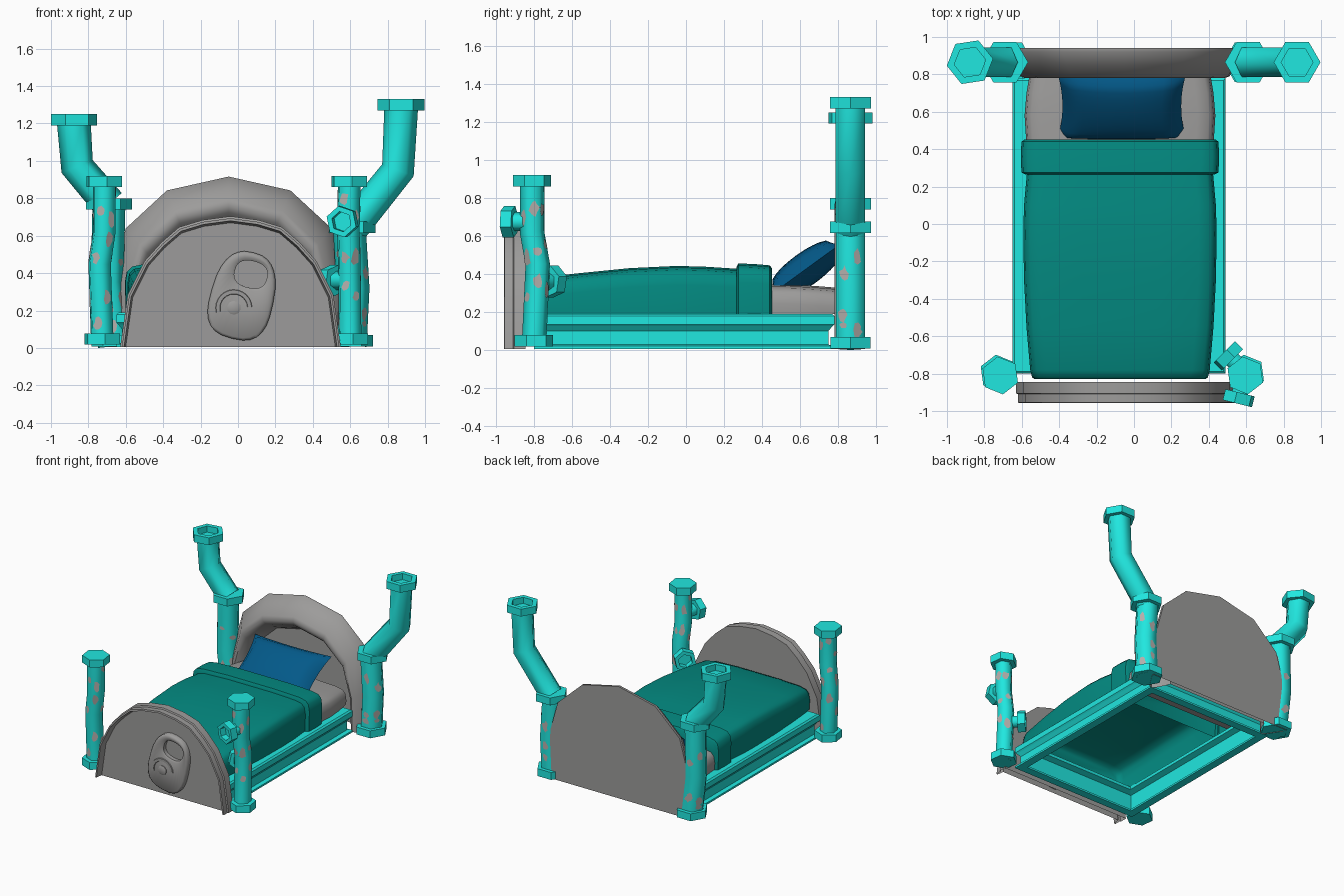
import bpy, bmesh, math, random
from mathutils import Vector

if "Cube" in bpy.data.objects:
    bpy.data.objects.remove(bpy.data.objects["Cube"])

random.seed(7)


def mat(name, rgb):
    m = bpy.data.materials.new(name)
    m.diffuse_color = (*rgb, 1)
    m.use_nodes = True
    m.node_tree.nodes["Principled BSDF"].inputs["Base Color"].default_value = m.diffuse_color
    return m


PIPE = mat("bright teal paint", (0.015, 0.82, 0.76))
CLOTH = mat("dark teal cloth", (0.001, 0.26, 0.225))
BLUE = mat("blue cloth", (0.001, 0.10, 0.25))
GREY = mat("grey metal", (0.335, 0.33, 0.325))
WORN = mat("worn metal", (0.47, 0.44, 0.42))


def build(name, verts, faces, mats, smooth=None, chips=0):
    """Mesh from loops; smooth is an angle in degrees, chips adds worn paint plates."""
    bm = bmesh.new()
    vs = [bm.verts.new(v) for v in verts]
    for f in faces:
        bm.faces.new([vs[i] for i in f])
    bmesh.ops.remove_doubles(bm, verts=bm.verts, dist=1e-5)
    bmesh.ops.recalc_face_normals(bm, faces=bm.faces)
    bm.normal_update()
    sides = [f for f in bm.faces if len(f.verts) == 4]
    for i in range(chips):
        f = sides[i % len(sides)]
        z = sorted((v.co.copy() for v in f.verts), key=lambda c: c.z)
        t, s = random.uniform(.2, .8), random.uniform(.42, .58)
        c = z[0].lerp(z[1], s).lerp(z[2].lerp(z[3], s), t) + f.normal * .003
        up = (z[2] + z[3] - z[0] - z[1]).normalized()
        side = up.cross(f.normal)
        h = random.uniform(.025, .06)
        pts = []
        for k in range(9):
            a, q = k * math.tau / 9, random.uniform(.5, 1)
            pts.append(bm.verts.new(c + side * .033 * q * math.cos(a) + up * h * q * math.sin(a)))
        g = bm.faces.new(pts)
        g.normal_update()
        if g.normal.dot(f.normal) < 0:
            g.normal_flip()
        g.material_index = 1
    me = bpy.data.meshes.new(name)
    bm.to_mesh(me)
    bm.free()
    for m in mats:
        me.materials.append(m)
    ob = bpy.data.objects.new(name, me)
    bpy.context.collection.objects.link(ob)
    if smooth:
        bpy.ops.object.select_all(action='DESELECT')
        ob.select_set(True)
        bpy.context.view_layer.objects.active = ob
        bpy.ops.object.shade_smooth_by_angle(angle=math.radians(smooth))
    return ob


def loft(name, loops, mats, smooth=None, closed=True, caps=(True, True), ring=False, chips=0):
    n, verts, faces = len(loops[0]), [v for l in loops for v in l], []
    m = len(loops)
    for j in range(m if ring else m - 1):
        a, b = j * n, (j + 1) % m * n
        for i in range(n if closed else n - 1):
            k = (i + 1) % n
            faces.append((a + i, a + k, b + k, b + i))
    if caps[0]:
        faces.append(tuple(range(n)))
    if caps[1]:
        faces.append(tuple(range((m - 1) * n, m * n)))
    return build(name, verts, faces, mats, smooth, chips)


def hexagon(pos, d, r, rot=0):
    d = Vector(d).normalized()
    u = Vector((0, 1, 0)).cross(d).normalized()
    v = d.cross(u)
    return [Vector(pos) + r * (u * math.cos(rot + i * math.pi / 3) + v * math.sin(rot + i * math.pi / 3))
            for i in range(6)]


def pipe(name, path, r, rot=0, chips=0):
    p = [Vector(q) for q in path]
    loops = []
    for i, q in enumerate(p):
        a = (q - p[i - 1]).normalized() if i else Vector()
        b = (p[i + 1] - q).normalized() if i < len(p) - 1 else Vector()
        loops.append(hexagon(q, a + b, r, rot))
    loft(name, loops, [PIPE, WORN], 65, chips=chips)


def flange(name, pos, r, d=(0, 0, 1), rot=0, hollow=0):
    d, pos = Vector(d).normalized(), Vector(pos)
    loops = [hexagon(pos - d * .03, d, r, rot), hexagon(pos + d * .03, d, r, rot)]
    if hollow:
        loops += [hexagon(pos + d * .03, d, hollow, rot), hexagon(pos - d * .02, d, hollow, rot)]
    loft(name, loops, [PIPE])


# Rear posts: lower pipe, collar, bent upper pipe with open end
for s, low, up, rot in (
        ("left", [(-.66, .01), (-.70, .35), (-.69, .77)], [(-.69, .77), (-.86, .97), (-.877, 1.22)], .15),
        ("right", [(.60, .01), (.615, .32), (.595, .645)], [(.61, .645), (.855, .95), (.872, 1.30)], 0)):
    low, up = [[(x, .865, z) for x, z in p] for p in (low, up)]
    pipe(f"rear_{s}_lower_pipe", low, .088, chips=18)
    pipe(f"rear_{s}_upper_pipe", up[:-1] + [(up[-1][0], .865, up[-1][2] - .025)], .09)
    flange(f"rear_{s}_foot_collar", (low[0][0], .865, .038), .122)
    flange(f"rear_{s}_middle_collar", up[0], .124)
    flange(f"rear_{s}_top_collar", up[-1], .125, rot=rot, hollow=.085)

# Front posts
for s, path in (("left", [(-.725, -.80, .02), (-.74, -.80, .45), (-.715, -.81, .62), (-.715, -.81, .89)]),
                ("right", [(.60, -.80, .02), (.595, -.78, .45), (.59, -.81, .62), (.595, -.81, .89)])):
    pipe(f"front_{s}_pipe", path, .065, .66, chips=18)
    flange(f"front_{s}_foot_collar", path[0][:2] + (.048,), .102, rot=.66)
    flange(f"front_{s}_top_collar", path[-1], .102, rot=.66)

# Side stubs on the front right post
for s, a, d, l in (("upper", (.59, -.81, .675), (-.25, -1, 0), .125), ("lower", (.60, -.80, .36), (-.7, .7, 0), .135)):
    e = Vector(a) + Vector(d).normalized() * l
    pipe(f"{s}_stub_pipe", [a, e - Vector(d) * .024], .05)
    flange(f"{s}_stub_collar", e, .085, d, .2, hollow=.055)

# Bed frame: channel profile swept round a rectangle
prof = [(0, .005), (0, .02), (.03, .028), (.03, .10), (.01, .125), (0, .135), (0, .178), (.012, .19),
        (.095, .19), (.095, .165), (.05, .15), (.05, .03), (.065, .02), (.065, .005)]
loft("bed_frame", [[(-.08 + sx * (.57 - o), -.01 + sy * (.79 - o), z) for o, z in prof]
                   for sx, sy in ((-1, -1), (1, -1), (1, 1), (-1, 1))], [PIPE], caps=(False, False), ring=True)


def arch(half, cx, scale, y):
    pts = [(-x, z) for x, z in reversed(half[1:])] + half
    return [(cx + x * scale, y, z * scale + .004) for x, z in pts]


# Headboard: bevelled rim sloping forward, dished centre, flat back, open underneath
head = [(0, .912), (.33, .838), (.55, .635), (.635, .33), (.645, 0)]
loft("headboard", [arch(head, -.05, s, y) for s, y in
                   ((1, .94), (1, .92), (.93, .85), (.87, .79), (.83, .78), (.79, .80), (.74, .86), (.71, .91))],
     [GREY], 50, closed=False)
# Footboard: stepped rim and deep recessed panel
foot = [(0, .70), (.15, .68), (.275, .642), (.37, .56), (.46, .46), (.55, .28), (.59, 0)]
loft("footboard", [arch(foot, -.04, s, y) for s, y in
                   ((1, -.845), (1, -.905), (.985, -.91), (.985, -.955), (.965, -.957), (.95, -.90))],
     [GREY], 30, closed=False)

# Pull tab plate on the footboard
ct, st = math.cos(.245), math.sin(.245)


def tab_loop(cu, cv, a, b, y, n=28, p=1.0, taper=0.0, a0=0, a1=math.tau):
    out = []
    for i in range(n):
        t = a0 + (a1 - a0) * i / n
        c, s = math.cos(t), math.sin(t)
        u = cu + a * math.copysign(abs(c) ** p, c) * (1 - taper * s)
        v = cv + b * math.copysign(abs(s) ** p, s)
        out.append((.025 + u * ct + v * st, y + .025, .28 - u * st + v * ct))
    return out


loft("pull_tab", [tab_loop(0, 0, a, b, y, p=.75, taper=.1) for a, b, y in
                  ((.168, .237, -.92), (.168, .237, -.955), (.155, .224, -.967))] +
     [tab_loop(.015, .12, a, b, y, p=.8) for a, b, y in ((.103, .086, -.967), (.088, .072, -.957), (.088, .072, -.92))],
     [GREY], 50, caps=(False, False))
loft("tab_rivet", [tab_loop(-.03, -.075, r, r, y, 10) for r, y in ((.037, -.96), (.037, -.972), (.027, -.977))],
     [GREY], 30)
arc = [tab_loop(-.03, -.075, r, r, y, 14, a0=.3, a1=3.9) for r, y in
       ((.07, -.96), (.075, -.974), (.095, -.974), (.10, -.96))]
loft("tab_crescent", [list(c) for c in zip(*arc)], [GREY], 50)


def cover(y, hw, zt):
    half = [(hw, .19), (hw + .005, zt - .10), (hw - .005, zt - .045), (hw - .03, zt - .02), (hw - .09, zt - .008)]
    pts = half + [(hw * .4, zt), (0, zt)]
    return [(-.075 - x, y, z) for x, z in pts] + [(-.075 + x, y, z) for x, z in reversed(pts[:-1])]


# Blanket and its turned-down fold, open underneath
loft("blanket", [cover(*s) for s in ((-.83, .45, .345), (-.82, .465, .365), (-.78, .475, .38), (-.55, .495, .405),
                                     (-.3, .508, .43), (-.05, .512, .442), (.1, .508, .438), (.3, .49, .425))],
     [CLOTH], 50, closed=False, caps=(True, False))
loft("blanket_fold", [cover(*s) for s in ((.265, .50, .435), (.275, .522, .455), (.36, .525, .452),
                                          (.44, .522, .445), (.452, .505, .43))], [CLOTH], 40, closed=False)
# Mattress
loft("mattress", [cover(*s) for s in ((.42, .495, .345), (.58, .505, .342), (.70, .495, .335), (.82, .475, .325))],
     [GREY], 40)

# Pillow: puffed grid with pinched edges, leaning on the headboard
N, verts, faces = 12, [], []
tilt = math.radians(36)
for sgn in (1, -1):
    base = len(verts)
    for j in range(N + 1):
        for i in range(N + 1):
            u, v = 2 * i / N - 1, 2 * j / N - 1
            x = .345 * u * (1 - .08 * (1 - v * v))
            w = .22 * v * (1 - .05 * (1 - u * u))
            h = sgn * .088 * ((1 - u * u) * (1 - v * v)) ** .33
            verts.append((-.065 + x, .63 + w * math.cos(tilt) - h * math.sin(tilt),
                          .425 + w * math.sin(tilt) + h * math.cos(tilt)))
    for j in range(N):
        for i in range(N):
            a = base + j * (N + 1) + i
            faces.append((a, a + 1, a + N + 2, a + N + 1))
build("pillow", verts, faces, [BLUE], 60)
